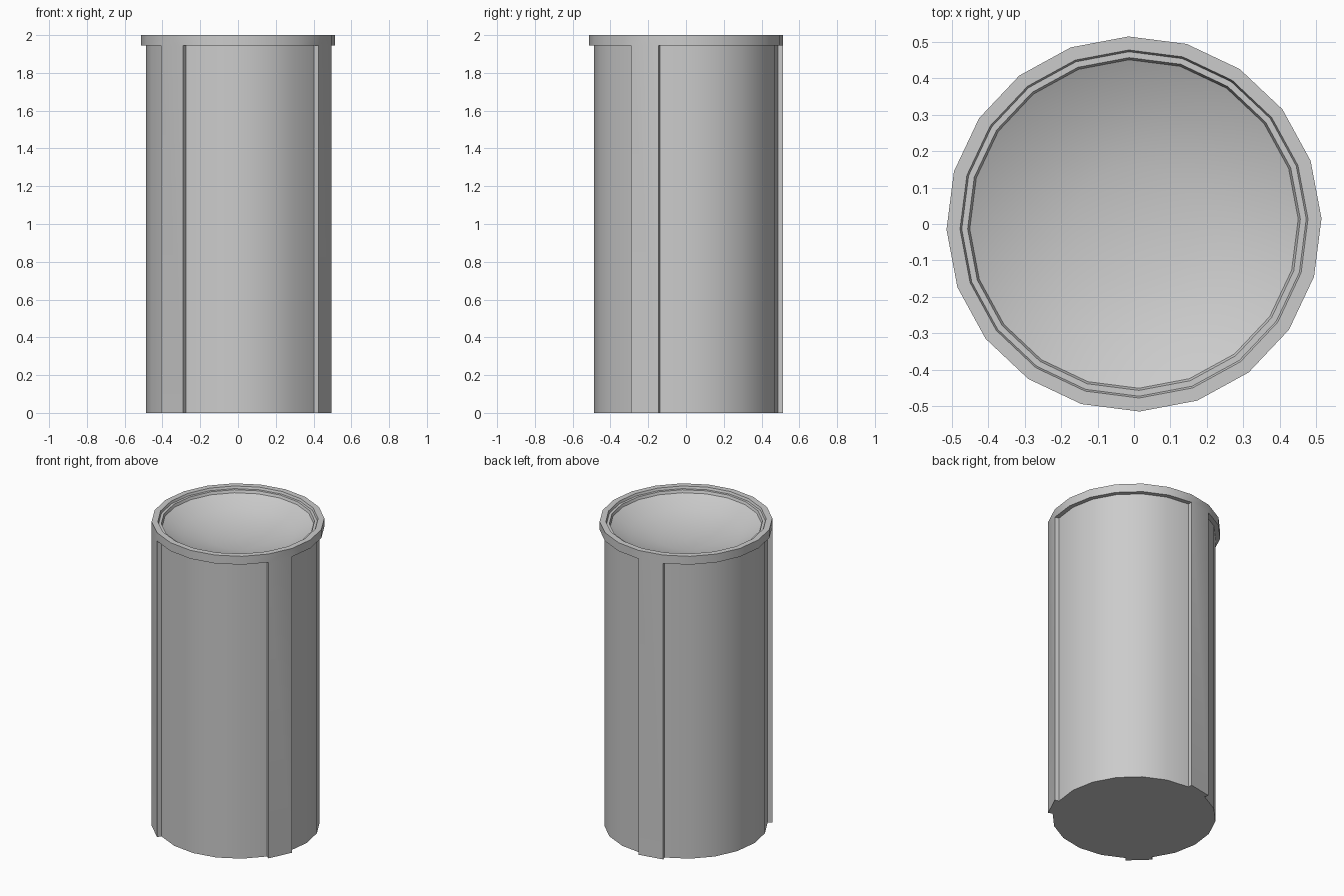
import bpy, bmesh
from math import cos, sin, radians

if "Cube" in bpy.data.objects:
    bpy.data.objects.remove(bpy.data.objects["Cube"])

SIDES = 20
TURN = 1.7                  # rotation of the whole polygon, degrees
R_OUT, R_BODY = 0.515, 0.487
Z_LIP = 1.945
RIBS = (5, 12, 18)          # sectors that stay at full radius as ribs

bm = bmesh.new()


def pt(k, r, z):
    a = radians(TURN + 360 / SIDES * (k % SIDES))
    return (r * cos(a), r * sin(a), z)


def face(*pts):
    bm.faces.new([bm.verts.new(p) for p in pts])


def band(k, a, b):
    """Quad of sector k between profile points a and b (radius, height)."""
    if b[0] == 0:
        face(pt(k, *a), pt(k + 1, *a), (0, 0, b[1]))
    else:
        face(pt(k, *a), pt(k + 1, *a), pt(k + 1, *b), pt(k, *b))


# lip, stepped rim and shallow bowl profile
top = [(R_OUT, Z_LIP), (R_OUT, 2.0), (0.478, 2.0), (0.473, 1.985),
       (0.457, 1.985), (0.451, 1.968), (0.34, 1.915), (0.165, 1.88), (0, 1.87)]
# recessed panel and rib profiles, both closed by the base
panel = [(R_OUT, Z_LIP), (R_BODY, Z_LIP), (R_BODY, 0), (0, 0)]
rib = [(R_OUT, Z_LIP), (R_OUT, 0), (R_BODY, 0), (0, 0)]

for k in range(SIDES):
    for prof in (top, rib if k in RIBS else panel):
        for a, b in zip(prof, prof[1:]):
            band(k, a, b)

# side walls of the ribs
for k in RIBS:
    for j in (k, k + 1):
        face(pt(j, R_BODY, 0), pt(j, R_OUT, 0), pt(j, R_OUT, Z_LIP), pt(j, R_BODY, Z_LIP))

bmesh.ops.remove_doubles(bm, verts=bm.verts, dist=1e-5)
bmesh.ops.recalc_face_normals(bm, faces=bm.faces)

mesh = bpy.data.meshes.new("ribbed_canister")
bm.to_mesh(mesh)
bm.free()
canister = bpy.data.objects.new("ribbed_canister", mesh)
bpy.context.collection.objects.link(canister)
bpy.context.view_layer.objects.active = canister
canister.select_set(True)
bpy.ops.object.shade_smooth_by_angle(angle=radians(30))
